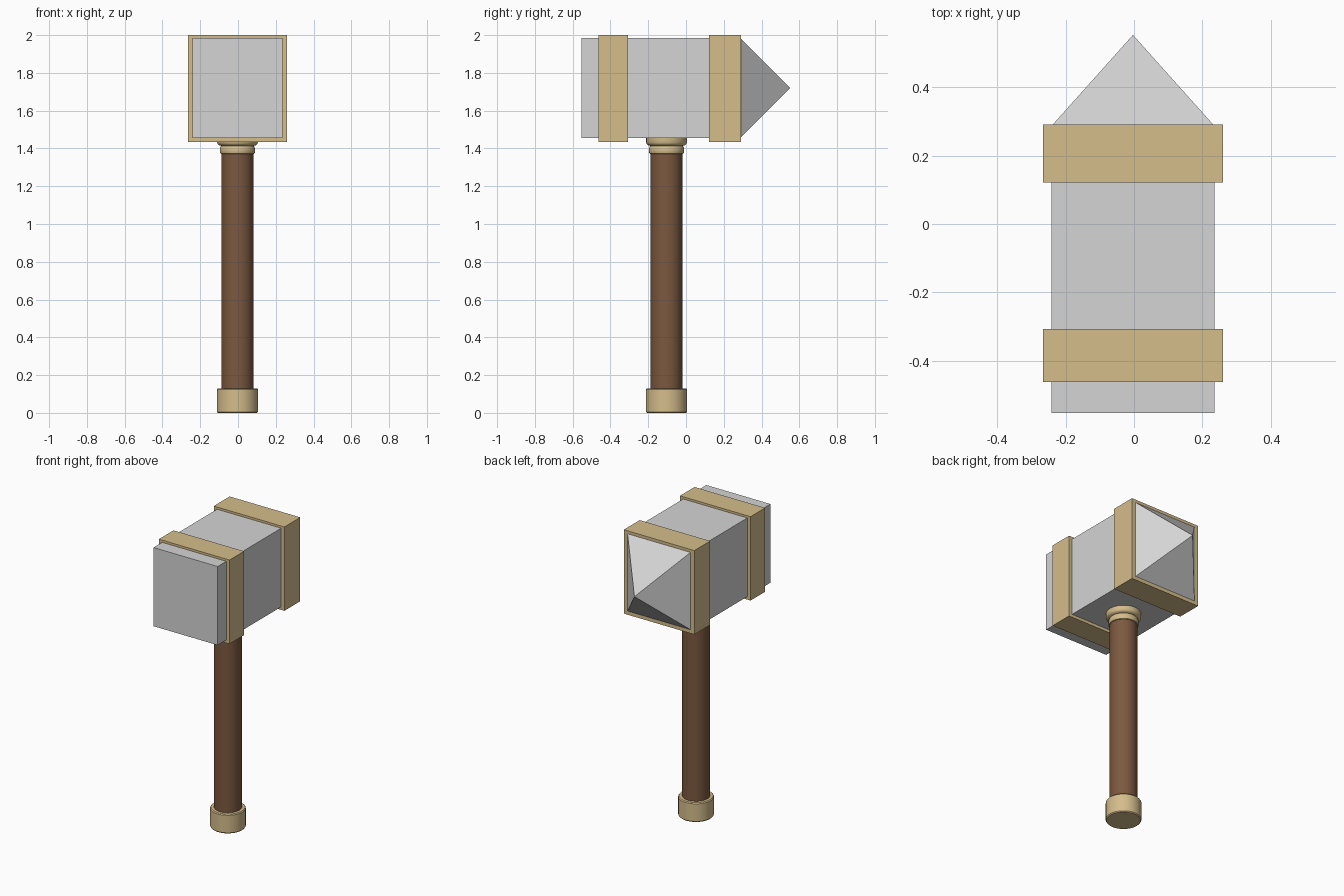
import bpy, bmesh, math

if "Cube" in bpy.data.objects:
    bpy.data.objects.remove(bpy.data.objects["Cube"])

CX, HY = -0.003, -0.103   # head centre line, handle axis depth


def material(name, rgb):
    m = bpy.data.materials.new(name)
    m.diffuse_color = (*rgb, 1)
    m.use_nodes = True
    m.node_tree.nodes["Principled BSDF"].inputs["Base Color"].default_value = m.diffuse_color
    return m


STEEL = material("grey_steel", (0.66, 0.66, 0.66))
BRASS = material("pale_brass", (0.66, 0.51, 0.26))
WOOD = material("brown_wood", (0.20, 0.099, 0.05))


def finish(name, bm, mat):
    bmesh.ops.recalc_face_normals(bm, faces=bm.faces)
    me = bpy.data.meshes.new(name)
    bm.to_mesh(me)
    bm.free()
    me.materials.append(mat)
    ob = bpy.data.objects.new(name, me)
    bpy.context.collection.objects.link(ob)
    return ob


def block(name, x, y, z, mat, tip=None):
    """Box between ranges; with tip, the back face is drawn out to a point."""
    bm = bmesh.new()
    bmesh.ops.create_cube(bm, size=1)
    for v in bm.verts:
        v.co = [r[0] if c < 0 else r[1] for c, r in zip(v.co, (x, y, z))]
    if tip is not None:
        back = max(bm.faces, key=lambda f: f.calc_center_median().y)
        poked = bmesh.ops.poke(bm, faces=[back])
        poked["verts"][0].co.y = tip
    return finish(name, bm, mat)


def turned(name, profile, mat, sides=32):
    """Lathe a (radius, height) profile around the handle axis."""
    bm = bmesh.new()
    rings = []
    for r, z in profile:
        rings.append([bm.verts.new((CX + r * math.cos(2 * math.pi * i / sides),
                                    HY + r * math.sin(2 * math.pi * i / sides), z))
                      for i in range(sides)])
    for a, b in zip(rings, rings[1:]):
        for i in range(sides):
            j = (i + 1) % sides
            bm.faces.new((a[i], a[j], b[j], b[i]))
    bm.faces.new(rings[0])
    bm.faces.new(rings[-1])
    ob = finish(name, bm, mat)
    bpy.ops.object.select_all(action='DESELECT')
    ob.select_set(True)
    bpy.context.view_layer.objects.active = ob
    bpy.ops.object.shade_smooth_by_angle(angle=math.radians(35))
    return ob


# Hammer head with a pyramid spike at the back
block("head", (CX - 0.239, CX + 0.239), (-0.553, 0.286), (1.455, 1.985), STEEL, tip=0.553)

# Bands wrapped around the head
for name, y in (("front_band", (-0.462, -0.307)), ("back_band", (0.122, 0.291))):
    block(name, (CX - 0.263, CX + 0.263), y, (1.435, 2.0), BRASS)

# Handle
turned("handle", [(0.085, 0.06), (0.085, 1.46)], WOOD)

# Pommel cap with small chamfers
turned("pommel", [(0.104, 0), (0.109, 0.006), (0.109, 0.124), (0.104, 0.13)], BRASS)

# Two-ringed collar under the head
turned("collar", [(0.084, 1.37), (0.090, 1.373), (0.093, 1.38), (0.093, 1.398),
                  (0.090, 1.408), (0.086, 1.414), (0.098, 1.417), (0.105, 1.424),
                  (0.108, 1.434), (0.108, 1.458)], BRASS)
